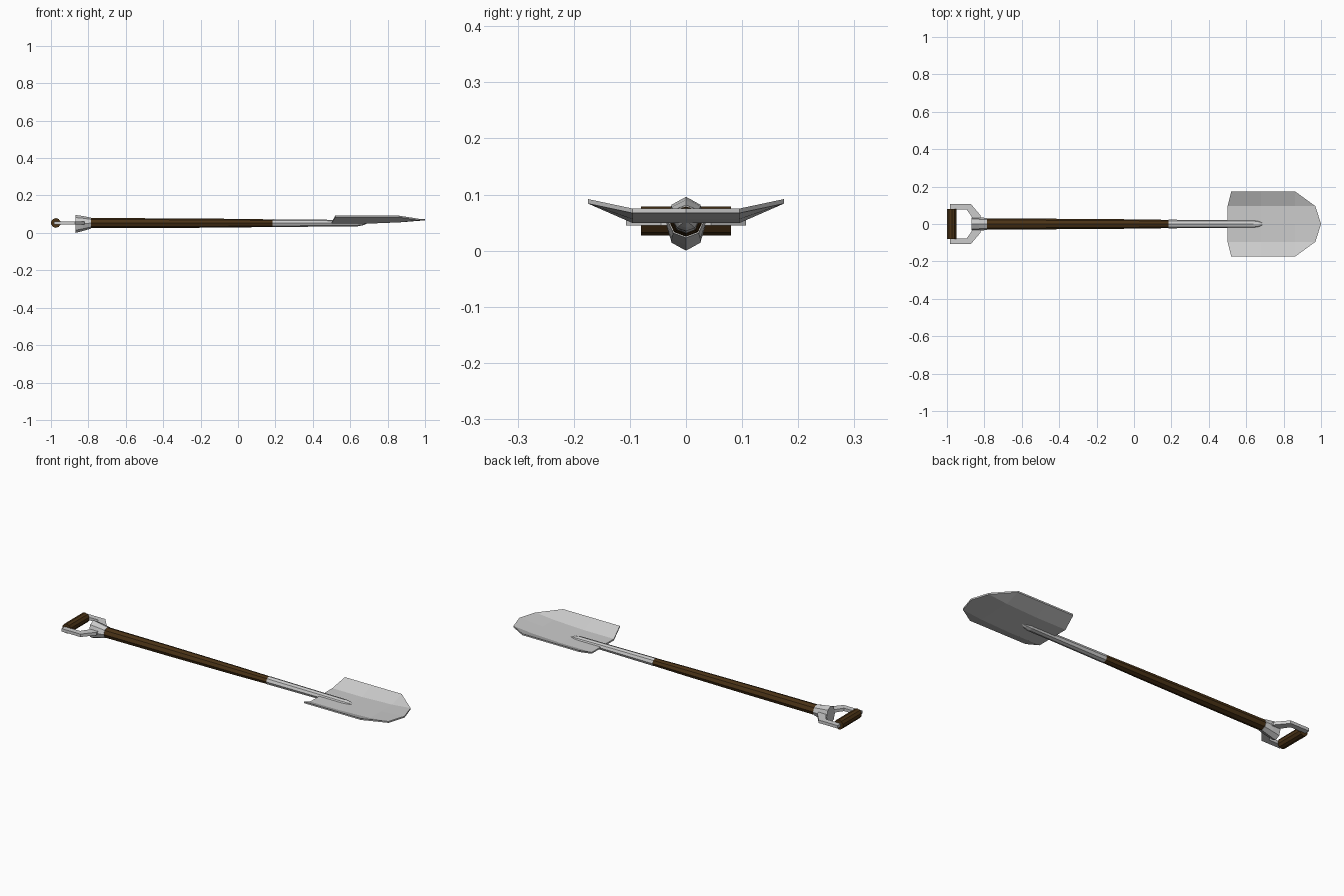
import bpy, bmesh
from math import cos, sin, pi

if "Cube" in bpy.data.objects:
    bpy.data.objects.remove(bpy.data.objects["Cube"])

wood = bpy.data.materials.new("dark_wood")
wood.diffuse_color = (0.07, 0.033, 0.008, 1)
wood.use_nodes = True
wood.node_tree.nodes["Principled BSDF"].inputs["Base Color"].default_value = wood.diffuse_color


def finish(name, bm, mat=None):
    bmesh.ops.recalc_face_normals(bm, faces=bm.faces)
    mesh = bpy.data.meshes.new(name)
    bm.to_mesh(mesh)
    bm.free()
    obj = bpy.data.objects.new(name, mesh)
    bpy.context.collection.objects.link(obj)
    if mat:
        mesh.materials.append(mat)
    return obj


def loft(name, rings, mat=None, sides=8, axis="x"):
    """Skin rings of (position, half width, half height, centre z)."""
    bm = bmesh.new()
    loops = []
    for p, ry, rz, cz in rings:
        loop = []
        for i in range(sides):
            a = 2 * pi * i / sides
            loop.append(bm.verts.new((p, ry * sin(a), cz + rz * cos(a))))
        loops.append(loop)
    for a, b in zip(loops, loops[1:]):
        for i in range(sides):
            j = (i + 1) % sides
            bm.faces.new((a[i], a[j], b[j], b[i]))
    bm.faces.new(loops[0])
    bm.faces.new(loops[-1])
    if axis == "y":
        for v in bm.verts:
            v.co.x, v.co.y = v.co.y - 0.974, v.co.x
    return finish(name, bm, mat)


def thicken(bm, height):
    """Extrude a sheet straight up into a solid."""
    res = bmesh.ops.extrude_face_region(bm, geom=bm.faces[:], use_keep_orig=True)
    for g in res["geom"]:
        if isinstance(g, bmesh.types.BMVert):
            g.co.z += height


# Wooden shaft and grip
loft("shaft", [(-0.80, 0.030, 0.027, 0.052), (-0.40, 0.028, 0.026, 0.052),
               (0.0, 0.025, 0.023, 0.052), (0.19, 0.022, 0.020, 0.052)], wood)
loft("grip", [(-0.08, 0.026, 0.026, 0.053), (0.08, 0.026, 0.026, 0.053)],
     wood, sides=10, axis="y")

# Metal socket running into the blade
loft("socket", [(0.185, 0.023, 0.021, 0.052), (0.50, 0.021, 0.018, 0.052),
                (0.64, 0.022, 0.017, 0.052), (0.67, 0.016, 0.012, 0.053),
                (0.69, 0.005, 0.004, 0.054)])

# Flared collar between shaft and grip
loft("collar", [(-0.87, 0.036, 0.048, 0.048), (-0.83, 0.036, 0.040, 0.050),
                (-0.785, 0.032, 0.029, 0.052)])

# Flat fork arms holding the grip
for side, label in ((1, "left"), (-1, "right")):
    outline = [(-0.82, 0.02), (-0.82, 0.045), (-0.872, 0.107), (-0.985, 0.107),
               (-0.985, 0.078), (-0.895, 0.078), (-0.87, 0.042), (-0.86, 0.02)]
    bm = bmesh.new()
    bm.faces.new([bm.verts.new((x, side * y, 0.045)) for x, y in outline])
    thicken(bm, 0.016)
    finish(label + "_arm", bm)

# Dished blade: flat floor, raised sides, lifted tip
rows = [[(0.50, 0, 0.049), (0.50, 0.095, 0.049), (0.52, 0.175, 0.084)],
        [(0.68, 0, 0.049), (0.68, 0.095, 0.049), (0.68, 0.175, 0.084)],
        [(0.86, 0, 0.056), (0.86, 0.095, 0.056), (0.86, 0.175, 0.084)],
        [(1.00, 0, 0.067), (0.97, 0.095, 0.067)]]
bm = bmesh.new()
for s in (1, -1):
    v = [[bm.verts.new((x, s * y, z)) for x, y, z in row] for row in rows]
    for a, b in zip(v, v[1:]):
        for i in range(len(b) - 1):
            bm.faces.new((a[i], a[i + 1], b[i + 1], b[i]))
    bm.faces.new((v[2][1], v[2][2], v[3][1]))
bmesh.ops.remove_doubles(bm, verts=bm.verts, dist=1e-5)
thicken(bm, 0.008)
finish("blade", bm)
